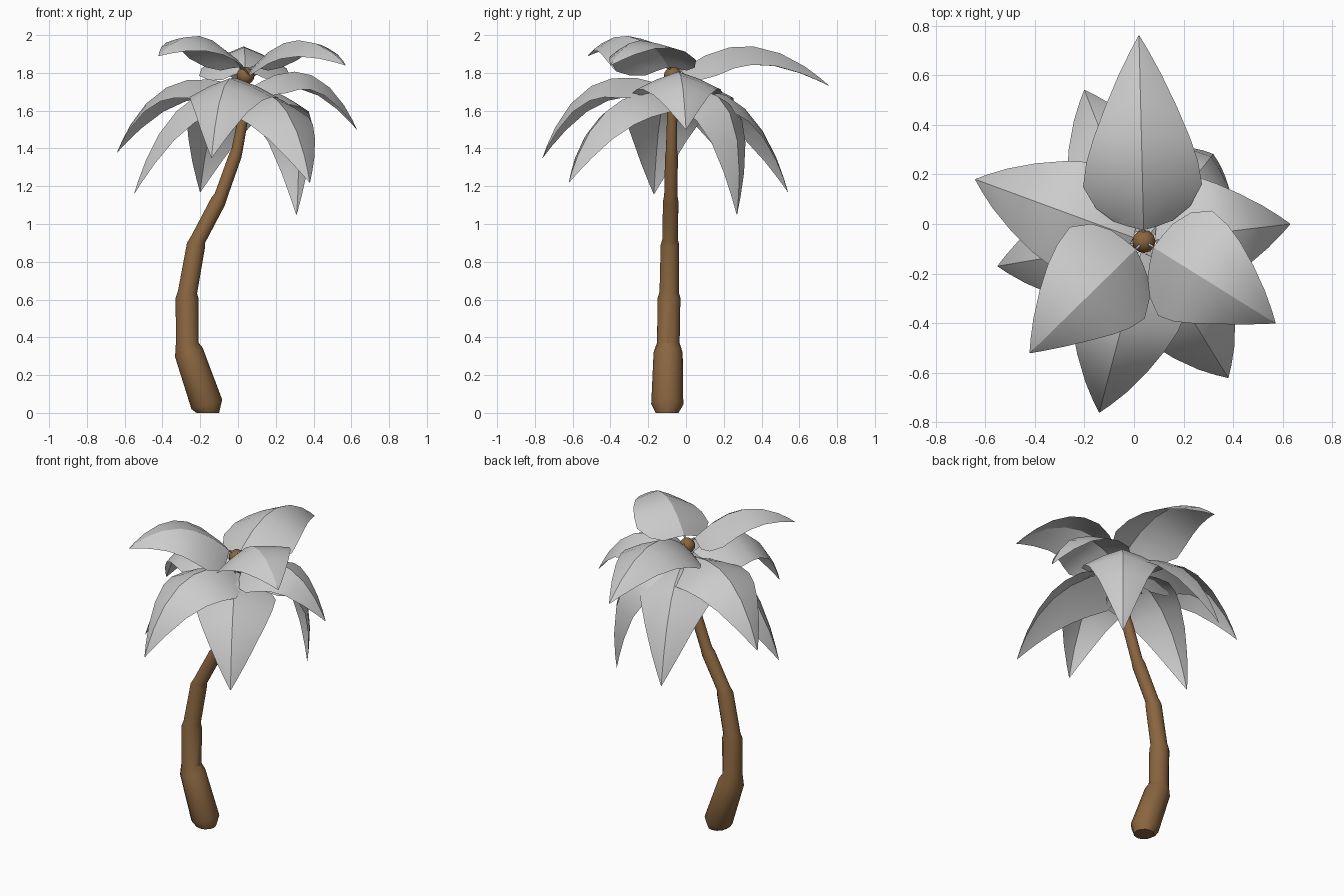
import bpy
import bmesh
from math import sin, cos, pi, radians
from mathutils import Vector, Quaternion

old = bpy.data.objects.get("Cube")
if old:
    bpy.data.objects.remove(old, do_unlink=True)


def material(name, rgb):
    m = bpy.data.materials.new(name)
    m.use_nodes = True
    m.diffuse_color = (*rgb, 1)
    m.node_tree.nodes["Principled BSDF"].inputs["Base Color"].default_value = (*rgb, 1)
    return m


bark = material("brown_bark", (0.25, 0.13, 0.05))
grey = material("grey_leaf", (0.6, 0.6, 0.6))


def finish(name, bm, mat, angle):
    bmesh.ops.recalc_face_normals(bm, faces=bm.faces)
    mesh = bpy.data.meshes.new(name)
    bm.to_mesh(mesh)
    bm.free()
    mesh.materials.append(mat)
    ob = bpy.data.objects.new(name, mesh)
    bpy.context.collection.objects.link(ob)
    bpy.ops.object.select_all(action="DESELECT")
    ob.select_set(True)
    bpy.context.view_layer.objects.active = ob
    bpy.ops.object.shade_smooth_by_angle(angle=radians(angle))
    return ob


def tube(name, path, mat, sides):
    """Sweep a round section along (point, radius) pairs, with closed ends."""
    bm = bmesh.new()
    rings = []
    for i, (p, r) in enumerate(path):
        t = path[min(i + 1, len(path) - 1)][0] - path[max(i - 1, 0)][0]
        t = Vector((0, 0, 1)) if i == 0 and name == "trunk" else t.normalized()
        u = Vector((0, 1, 0)).cross(t).normalized()
        v = t.cross(u)
        angles = [2 * pi * k / sides for k in range(sides)]
        rings.append([bm.verts.new(p + (u * cos(a) + v * sin(a)) * r) for a in angles])
    for a, b in zip(rings, rings[1:]):
        for k in range(sides):
            n = (k + 1) % sides
            bm.faces.new((a[k], a[n], b[n], b[k]))
    bm.faces.new(rings[0])
    bm.faces.new(rings[-1])
    return finish(name, bm, mat, 35)


# Stepped, leaning trunk: x, z, radius
steps = [(-0.16, 0, 0.06), (-0.165, 0.045, 0.085), (-0.26, 0.32, 0.077),
         (-0.269, 0.37, 0.06), (-0.27, 0.61, 0.06), (-0.267, 0.64, 0.051),
         (-0.222, 0.89, 0.049), (-0.21, 0.92, 0.041), (-0.105, 1.12, 0.041),
         (-0.09, 1.15, 0.035), (-0.015, 1.36, 0.034), (-0.005, 1.39, 0.03),
         (0.04, 1.63, 0.026), (0.04, 1.79, 0.022)]
trunk_path = [(Vector((x, -0.1 + 0.017 * z, z)), r) for x, z, r in steps]
tube("trunk", trunk_path, bark, 12)

# Round bud on top of the trunk
CROWN = Vector((0.04, -0.07, 0))
bm = bmesh.new()
bmesh.ops.create_uvsphere(bm, u_segments=12, v_segments=8, radius=0.047)
bud = finish("crown_bud", bm, bark, 60)
bud.location = CROWN + Vector((0, 0, 1.785))

# Half width of a leaf along its length
OUTLINE = [(0, 0.12), (0.05, 0.19), (0.17, 0.24), (0.34, 0.225), (0.5, 0.195),
           (0.68, 0.145), (0.84, 0.085), (0.94, 0.036), (1, 0.002)]
# Cross-section from edge to edge: sideways, share of the drop
SECTION = [(-1, 1), (-0.5, 0.42), (0, 0), (0.5, 0.42), (1, 1)]


def leaf(name, tip, root_z, arch_z, reach, drop, roll):
    """Arched leaf with a crisp ridge, hung from the crown by a thin stalk."""
    tip = Vector(tip)
    out = Vector((tip.x - CROWN.x, tip.y - CROWN.y, 0))
    root = CROWN + out.normalized() * 0.045 + Vector((0, 0, root_z))
    ctrl = CROWN + out * reach + Vector((0, 0, arch_z))
    level = out.normalized().cross(Vector((0, 0, 1)))
    bm = bmesh.new()
    rows = []
    for t, w in OUTLINE:
        p = root * (1 - t) ** 2 + ctrl * 2 * t * (1 - t) + tip * t * t
        d = ((ctrl - root) * (1 - t) + (tip - ctrl) * t).normalized()
        side = Quaternion(d, roll) @ level
        up = side.cross(d)
        rows.append([bm.verts.new(p + (side * s - up * h * drop) * w) for s, h in SECTION])
    for a, b in zip(rows, rows[1:]):
        for k in range(len(SECTION) - 1):
            bm.faces.new((a[k], a[k + 1], b[k + 1], b[k]))
    ob = finish(name, bm, grey, 60)
    mid = len(SECTION) // 2
    for e in ob.data.edges:
        if all(v % len(SECTION) == mid for v in e.vertices):
            e.use_edge_sharp = True
    start = CROWN + Vector((0, 0, root_z - 0.02))
    tube(name + "_stalk", [(start, 0.006), (root, 0.006)], grey, 6)


# Leaves in three tiers: tip, root height, arch height, reach, drop, roll
LEAVES = {
    "upper_leaf_back": ((0.02, 0.76, 1.73), 1.81, 2.11, 0.5, 0.5, 0),
    "upper_leaf_front_right": ((-0.42, -0.52, 1.89), 1.83, 2.13, 0.52, 0.36, -0.15),
    "upper_leaf_front_left": ((0.57, -0.4, 1.84), 1.83, 2.11, 0.52, 0.36, 0.15),
    "middle_leaf_right": ((-0.64, 0.18, 1.38), 1.73, 1.89, 0.7, 0.42, 0),
    "middle_leaf_left": ((0.63, 0, 1.5), 1.73, 1.96, 0.65, 0.42, 0),
    "middle_leaf_front": ((-0.14, -0.76, 1.35), 1.73, 1.92, 0.72, 0.45, 0),
    "lower_leaf_front_left": ((0.38, -0.62, 1.22), 1.71, 1.72, 0.76, 0.45, 0),
    "lower_leaf_back_left": ((0.31, 0.27, 1.05), 1.71, 1.8, 1.22, 0.42, 0),
    "lower_leaf_back_right": ((-0.2, 0.54, 1.17), 1.71, 1.78, 0.72, 0.45, 0),
    "lower_leaf_right": ((-0.55, -0.17, 1.16), 1.71, 1.76, 0.7, 0.45, 0),
}
for leaf_name, spec in LEAVES.items():
    leaf(leaf_name, *spec)
